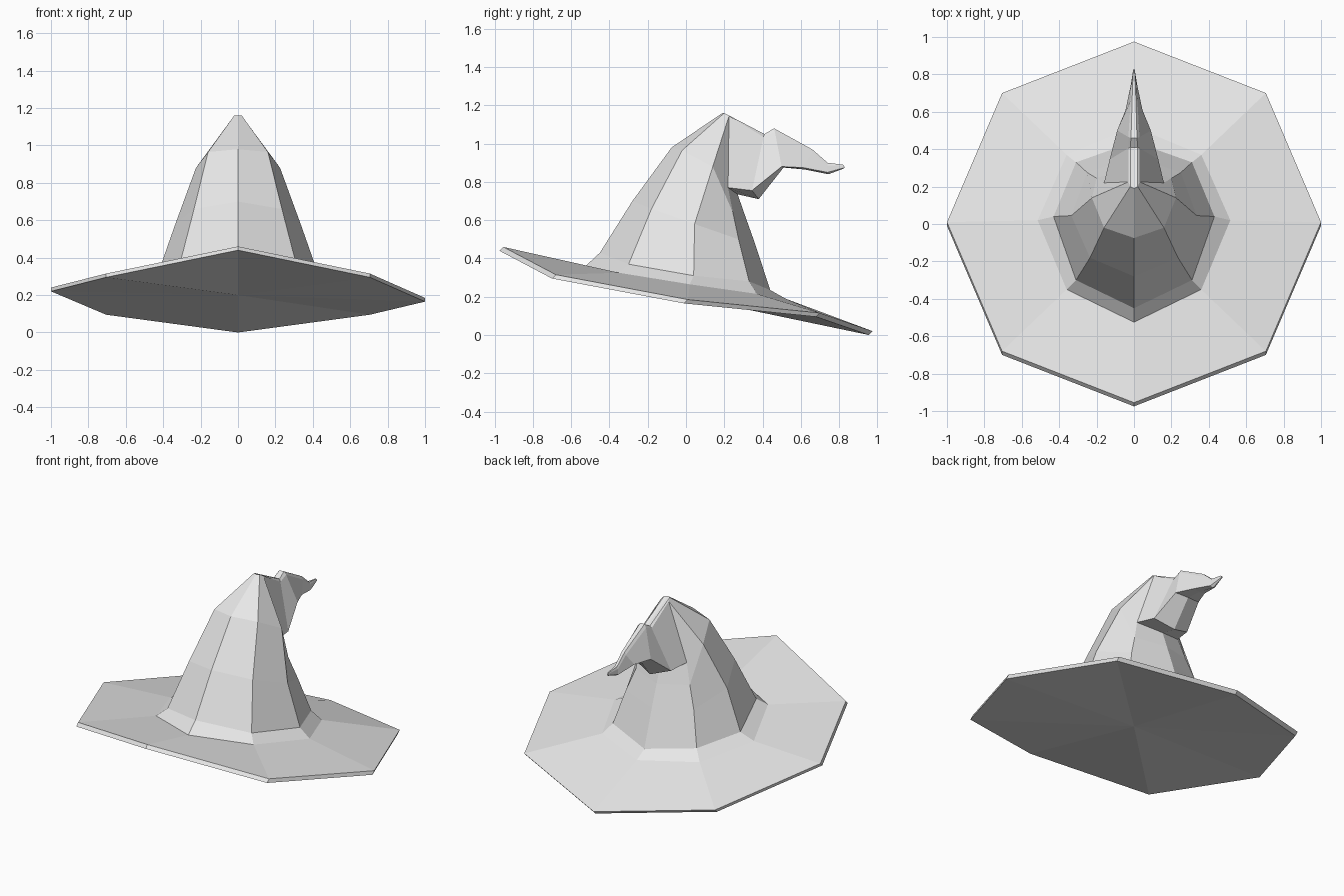
import bpy
import bmesh

if "Cube" in bpy.data.objects:
    bpy.data.objects.remove(bpy.data.objects["Cube"], do_unlink=True)

felt = bpy.data.materials.new("light grey felt")
felt.use_nodes = True
felt.diffuse_color = (0.8, 0.8, 0.8, 1)
felt.node_tree.nodes["Principled BSDF"].inputs["Base Color"].default_value = (0.8, 0.8, 0.8, 1)


def mirrored(half):
    """Five points from front to back on the left side -> closed ring of eight."""
    return half + [(-x, y, z) for x, y, z in half[3:0:-1]]


def loft(name, rings, start=None, cap_end=False):
    """Skin eight-point rings; optionally fan from a start point and cap the end."""
    bm = bmesh.new()
    loops = [[bm.verts.new(p) for p in ring] for ring in rings]
    for a, b in zip(loops, loops[1:]):
        for i in range(8):
            j = (i + 1) % 8
            bm.faces.new((a[i], a[j], b[j], b[i]))
    if start:
        c = bm.verts.new(start)
        for i in range(8):
            bm.faces.new((c, loops[0][(i + 1) % 8], loops[0][i]))
    if cap_end:
        bm.faces.new(loops[-1])
    mesh = bpy.data.meshes.new(name)
    bm.to_mesh(mesh)
    bm.free()
    mesh.materials.append(felt)
    obj = bpy.data.objects.new(name, mesh)
    bpy.context.collection.objects.link(obj)
    return obj


# Foot of the crown, where it flares into the brim
foot = mirrored([(0, -0.525, 0.36), (0.36, -0.35, 0.325), (0.515, 0.02, 0.265),
                 (0.36, 0.37, 0.215), (0, 0.52, 0.19)])

# Brim: tilted octagon with a thin rim, one side slightly higher
rim = mirrored([(0, -0.955, 0.46), (0.705, -0.68, 0.315), (1, 0.01, 0.185),
                (0.705, 0.70, 0.115), (0, 0.975, 0.02)])
rim[6] = (-1, 0.01, 0.24)
under = [(x, y - 0.02, z - 0.02) for x, y, z in rim]
loft("brim", [under, rim, foot], start=(0, 0, 0.2))

# Crown: rings run up the cone, then fold over backwards into the bent tip
crown_rings = [
    # Cone
    [(0, -0.45, 0.43), (0.31, -0.30, 0.37), (0.43, 0.04, 0.31), (0.31, 0.33, 0.28), (0, 0.44, 0.235)],
    [(0, -0.28, 0.70), (0.235, -0.18, 0.66), (0.335, 0.045, 0.58), (0.25, 0.275, 0.50), (0, 0.36, 0.48)],
    [(0, -0.075, 0.98), (0.16, -0.02, 0.965), (0.225, 0.14, 0.88), (0.20, 0.245, 0.64), (0, 0.31, 0.62)],
    # Fold
    [(0, 0.19, 1.16), (0.02, 0.20, 1.16), (0.03, 0.225, 1.145), (0.16, 0.22, 0.77), (0, 0.27, 0.735)],
    [(0, 0.41, 1.05), (0.02, 0.41, 1.05), (0.03, 0.405, 1.035), (0.13, 0.345, 0.755), (0, 0.38, 0.71)],
    # Tip
    [(0, 0.46, 1.08), (0.016, 0.46, 1.08), (0.03, 0.465, 1.06), (0.09, 0.50, 0.88), (0, 0.51, 0.875)],
    [(0, 0.66, 0.97), (0.010, 0.66, 0.97), (0.018, 0.66, 0.95), (0.045, 0.61, 0.875), (0, 0.62, 0.865)],
    [(0, 0.74, 0.90), (0.008, 0.74, 0.90), (0.014, 0.74, 0.885), (0.018, 0.74, 0.85), (0, 0.745, 0.84)],
    [(0, 0.82, 0.89), (0.003, 0.82, 0.89), (0.004, 0.825, 0.885), (0.003, 0.83, 0.875), (0, 0.825, 0.87)],
]
loft("crown", [foot] + [mirrored(r) for r in crown_rings], cap_end=True)
